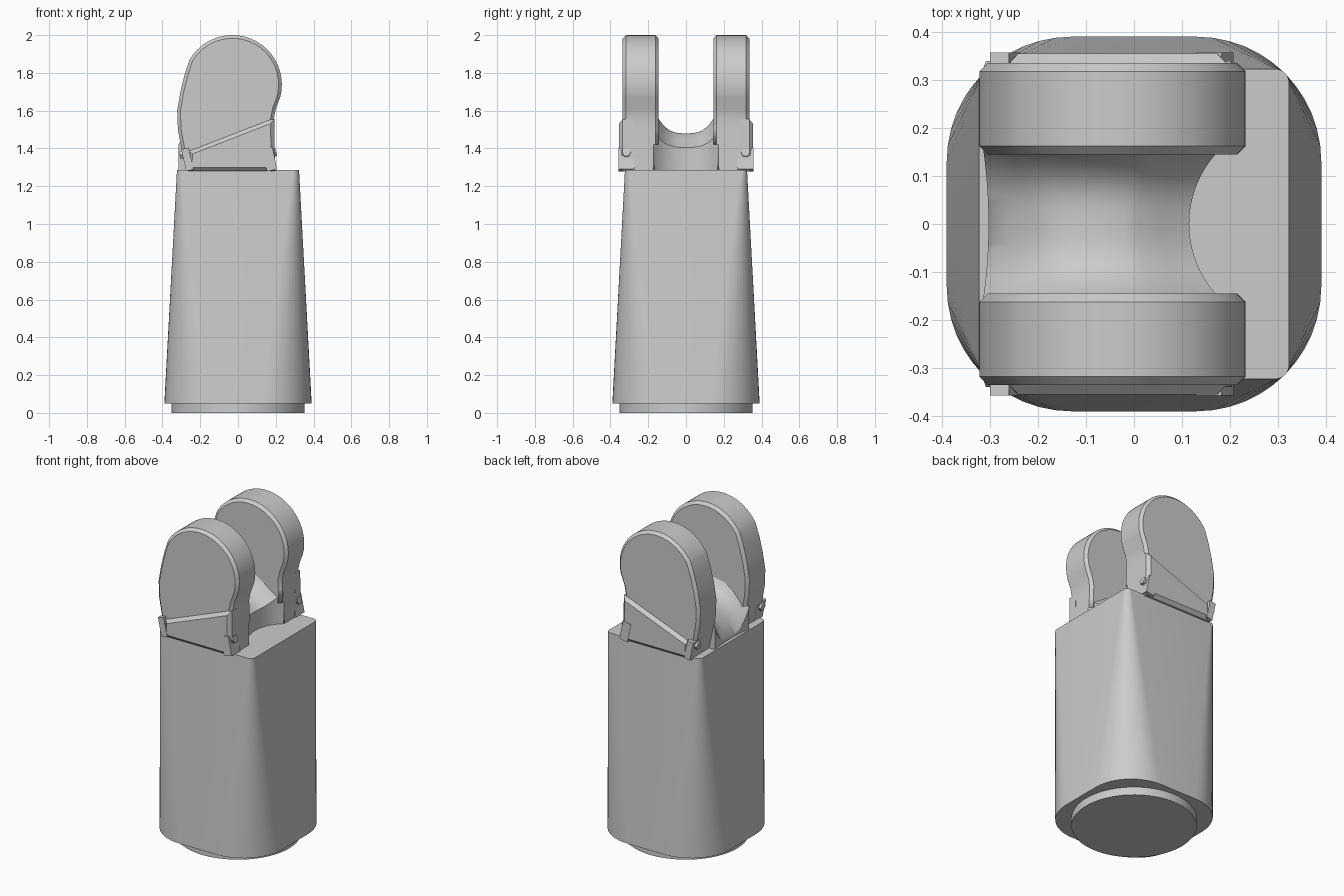
import bpy, bmesh, math
from mathutils import Matrix

cube = bpy.data.objects.get("Cube")
if cube:
    bpy.data.objects.remove(cube, do_unlink=True)

grey = bpy.data.materials.new("plain grey")
grey.use_nodes = True
grey.diffuse_color = (0.6, 0.6, 0.6, 1)
grey.node_tree.nodes["Principled BSDF"].inputs["Base Color"].default_value = (0.6, 0.6, 0.6, 1)


def finish(name, bm):
    """Turn a bmesh into a shaded object."""
    bmesh.ops.recalc_face_normals(bm, faces=bm.faces[:])
    mesh = bpy.data.meshes.new(name)
    bm.to_mesh(mesh)
    bm.free()
    mesh.materials.append(grey)
    obj = bpy.data.objects.new(name, mesh)
    bpy.context.collection.objects.link(obj)
    bpy.ops.object.select_all(action='DESELECT')
    obj.select_set(True)
    bpy.context.view_layer.objects.active = obj
    bpy.ops.object.shade_smooth_by_angle(angle=math.radians(30))
    return obj


def mirror_y(obj):
    mod = obj.modifiers.new("mirror", 'MIRROR')
    mod.use_axis = (False, True, False)


def slab(name, outline, y0, y1, chamfer, both=True):
    """Extrude an x-z outline along y and chamfer its rims."""
    bm = bmesh.new()
    face = bm.faces.new([bm.verts.new((x, y0, z)) for x, z in outline])
    ext = bmesh.ops.extrude_face_region(bm, geom=[face], use_keep_orig=True)
    for v in ext["geom"]:
        if isinstance(v, bmesh.types.BMVert):
            v.co.y = y1
    rims = [e for e in bm.edges if abs(e.verts[0].co.y - e.verts[1].co.y) < 1e-5
            and (both or e.verts[0].co.y > y0 + 1e-4)]
    bmesh.ops.recalc_face_normals(bm, faces=bm.faces[:])
    bmesh.ops.bevel(bm, geom=rims, offset=chamfer, segments=1,
                    affect='EDGES', clamp_overlap=True)
    return finish(name, bm)


def rounded_square(bm, half, radius, z, steps=12):
    ring = []
    for corner in range(4):
        mid = math.pi / 4 + corner * math.pi / 2
        cx = math.copysign(half - radius, math.cos(mid))
        cy = math.copysign(half - radius, math.sin(mid))
        for i in range(steps + 1):
            a = (corner + i / steps) * math.pi / 2
            ring.append(bm.verts.new((cx + radius * math.cos(a), cy + radius * math.sin(a), z)))
    return ring


def cylinder(bm, radius, depth, matrix, sides=64):
    bmesh.ops.create_cone(bm, cap_ends=True, segments=sides, radius1=radius,
                          radius2=radius, depth=depth, matrix=matrix)


# Round foot
bm = bmesh.new()
cylinder(bm, 0.352, 0.06, Matrix.Translation((0, 0, 0.03)))
finish("round_foot", bm)

# Tapered body, round cornered below and nearly square above
bm = bmesh.new()
low = rounded_square(bm, 0.39, 0.26, 0.05)
high = rounded_square(bm, 0.323, 0.03, 1.287)
for i in range(len(low)):
    j = (i + 1) % len(low)
    bm.faces.new((low[i], low[j], high[j], high[i]))
bm.faces.new(low)
bm.faces.new(high)
finish("tapered_body", bm)

# Scoop cutter shared by the cheeks
bm = bmesh.new()
cylinder(bm, 0.222, 0.3, Matrix.Translation((0.335, 0, 1.27)))
scoop = finish("scoop_cutter", bm)
scoop.hide_render = True
scoop.hide_viewport = True

# Rounded cheeks of the fork
outline = [(0.197, 1.28), (0.192, 1.5), (0.19, 1.56), (0.2, 1.61)]
for i in range(33):
    a = math.radians(-15 + i * 165 / 32)
    outline.append((-0.03 + 0.262 * math.cos(a), 1.738 + 0.262 * math.sin(a)))
outline += [(-0.283, 1.79), (-0.305, 1.7), (-0.322, 1.6), (-0.318, 1.5), (-0.3, 1.4), (-0.275, 1.28)]
cheek = slab("fork_cheeks", outline, 0.145, 0.335, 0.017)
cut = cheek.modifiers.new("scoop", 'BOOLEAN')
cut.operation = 'DIFFERENCE'
cut.solver = 'EXACT'
cut.object = scoop
mirror_y(cheek)

# Sloped wedge plates at the foot of the cheeks
wedge = [(0.196, 1.28), (0.192, 1.555), (0.165, 1.55), (-0.26, 1.385), (-0.265, 1.28)]
mirror_y(slab("wedge_plates", wedge, 0.28, 0.355, 0.02, both=False))

# Saddle between the cheeks, scooped on one side and sloping on the other
stations = [(-0.303, 1.3), (-0.26, 1.375), (-0.21, 1.43), (-0.16, 1.468), (-0.1, 1.48),
            (-0.02, 1.48), (0.01, 1.47), (0.06, 1.438), (0.115, 1.405)]
bm = bmesh.new()
top, base = [], []
for x, z in stations:
    upper, lower = [], []
    for j in range(25):
        y = -0.168 + 0.336 * j / 24
        bow = 0.22 - math.sqrt(0.22 ** 2 - y * y)
        weight = max(0, (x + 0.1) / 0.215)
        spread = -0.013 * (y / 0.168) ** 2 if x < -0.2 else 0
        px = x + bow * weight + spread
        rise = 0.085 * (abs(y) / 0.15) ** 3 * (1 - 0.6 * max(0, weight - 0.4))
        upper.append(bm.verts.new((px, y, z + rise)))
        lower.append(bm.verts.new((px, y, 1.28)))
    top.append(upper)
    base.append(lower)
for i in range(len(stations) - 1):
    for j in range(24):
        for g in (top, base):
            bm.faces.new((g[i][j], g[i + 1][j], g[i + 1][j + 1], g[i][j + 1]))
    for j in (0, 24):
        bm.faces.new((top[i][j], top[i + 1][j], base[i + 1][j], base[i][j]))
for i in (0, -1):
    for j in range(24):
        bm.faces.new((top[i][j], top[i][j + 1], base[i][j + 1], base[i][j]))
finish("saddle", bm)

# Tilted clamp lugs with bolts
for name, x, width, side in (("front", 0.168, 0.055, 1), ("rear", -0.268, 0.04, -1)):
    tilt = Matrix.Translation((x, 0.315, 1.342)) @ Matrix.Rotation(math.radians(-12), 4, 'Y')
    bm = bmesh.new()
    bmesh.ops.create_cube(bm, size=1, matrix=tilt @ Matrix.Diagonal((width, 0.084, 0.118, 1)))
    mirror_y(finish(name + "_lugs", bm))
    bm = bmesh.new()
    place = tilt @ Matrix.Translation((side * width / 2, 0, 0.03)) @ Matrix.Rotation(math.pi / 2, 4, 'Y')
    cylinder(bm, 0.024, 0.03, place, 6)
    mirror_y(finish(name + "_bolts", bm))
